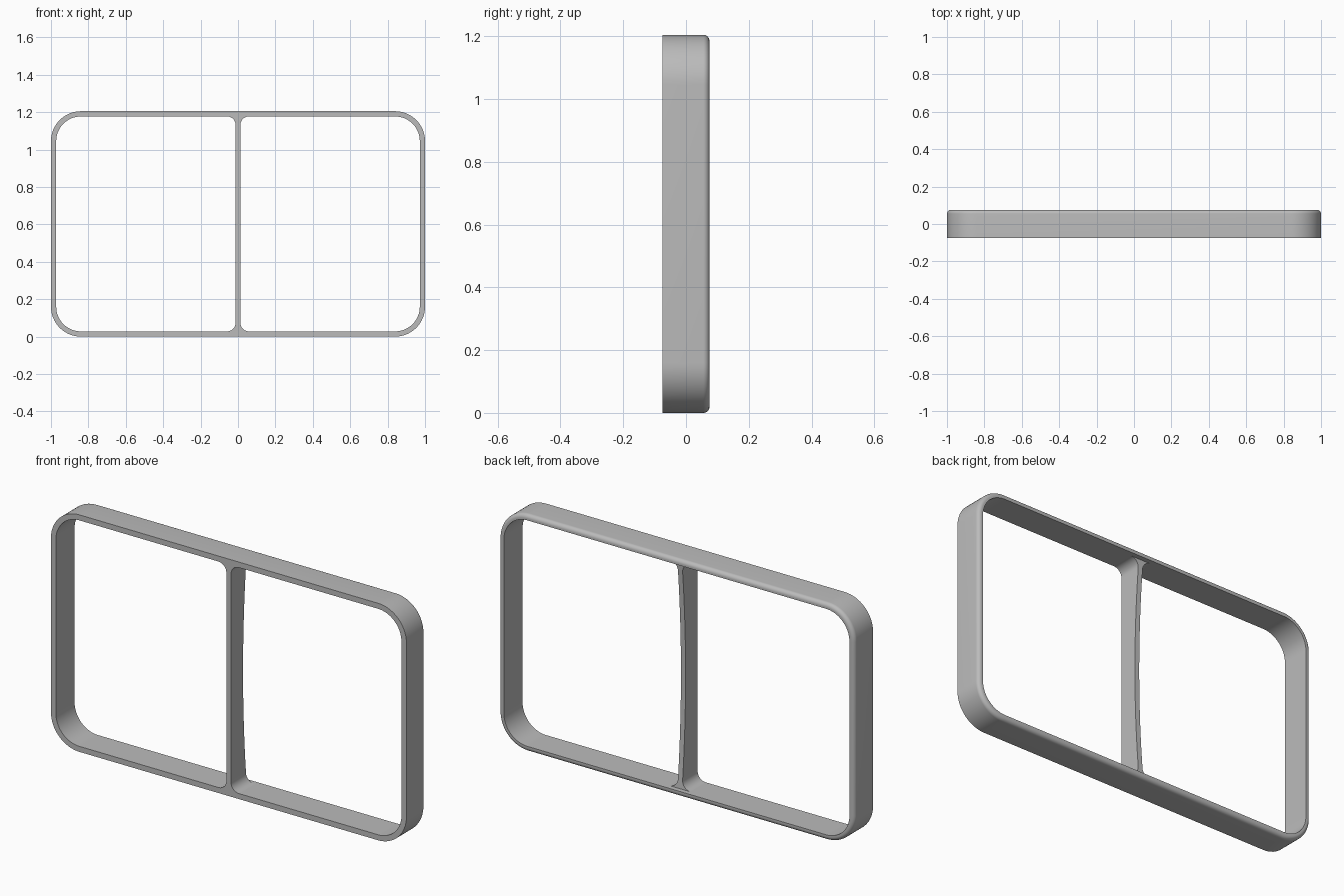
import bpy
import bmesh
import math

if "Cube" in bpy.data.objects:
    bpy.data.objects.remove(bpy.data.objects["Cube"], do_unlink=True)

WIDTH, HEIGHT, DEPTH = 2.0, 1.205, 0.15
RADIUS, WALL, ROUND = 0.16, 0.028, 0.02
FRONT, BACK = -DEPTH / 2, DEPTH / 2

grey = bpy.data.materials.new("satin_grey")
grey.use_nodes = True
colour = (0.5, 0.5, 0.5, 1)
grey.diffuse_color = colour
grey.node_tree.nodes["Principled BSDF"].inputs["Base Color"].default_value = colour


def skin(name, loops, wrap):
    """Join equal closed loops of points into a smooth-sided solid."""
    bm = bmesh.new()
    rows = [[bm.verts.new(p) for p in loop] for loop in loops]
    pairs = list(zip(rows, rows[1:]))
    if wrap:
        pairs.append((rows[-1], rows[0]))
    else:
        bm.faces.new(rows[0])
        bm.faces.new(rows[-1])
    for a, b in pairs:
        for i in range(len(a)):
            j = (i + 1) % len(a)
            bm.faces.new((a[i], a[j], b[j], b[i]))
    bmesh.ops.recalc_face_normals(bm, faces=bm.faces)
    mesh = bpy.data.meshes.new(name)
    bm.to_mesh(mesh)
    bm.free()
    mesh.materials.append(grey)
    obj = bpy.data.objects.new(name, mesh)
    bpy.context.collection.objects.link(obj)
    bpy.ops.object.select_all(action="DESELECT")
    obj.select_set(True)
    bpy.context.view_layer.objects.active = obj
    bpy.ops.object.shade_smooth_by_angle(angle=math.radians(30))
    return obj


def rounded_outline(inset, y, steps=16):
    """Rounded rectangle, moved inwards by inset, at depth y."""
    r = RADIUS - inset
    cx, cz = WIDTH / 2 - RADIUS, HEIGHT / 2 - RADIUS
    points = []
    for k, (sx, sz) in enumerate([(1, 1), (-1, 1), (-1, -1), (1, -1)]):
        for i in range(steps + 1):
            a = (k + i / steps) * math.pi / 2
            points.append((sx * cx + r * math.cos(a), y,
                           HEIGHT / 2 + sz * cz + r * math.sin(a)))
    return points


# Outer frame: flat front rim, rounded outer back edge
profile = [(0, FRONT)]
for i in range(9):
    a = i / 8 * math.pi / 2
    profile.append((ROUND * (1 - math.cos(a)), BACK - ROUND + ROUND * math.sin(a)))
profile += [(WALL, BACK), (WALL, FRONT)]
skin("outer_frame", [rounded_outline(d, y) for d, y in profile], wrap=True)

# Centre divider: filleted ends and a gently hollowed back edge
HALF, FILLET = 0.013, 0.045
half_span = HEIGHT / 2 - WALL
straight = half_span - FILLET
fillet = [(straight + FILLET * math.sin(i / 10 * math.pi / 2),
           HALF + FILLET * (1 - math.cos(i / 10 * math.pi / 2)))
          for i in range(11)]
upper = [(straight * i / 12, HALF) for i in range(12)] + fillet
stations = [(-h, w) for h, w in reversed(upper[1:])] + upper
sections = []
for h, w in stations:
    back = 0.022 + 0.028 * (h / half_span) ** 2
    z = HEIGHT / 2 + h
    sections.append([(-w, FRONT, z), (w, FRONT, z), (w, back, z), (-w, back, z)])
skin("centre_divider", sections, wrap=False)
